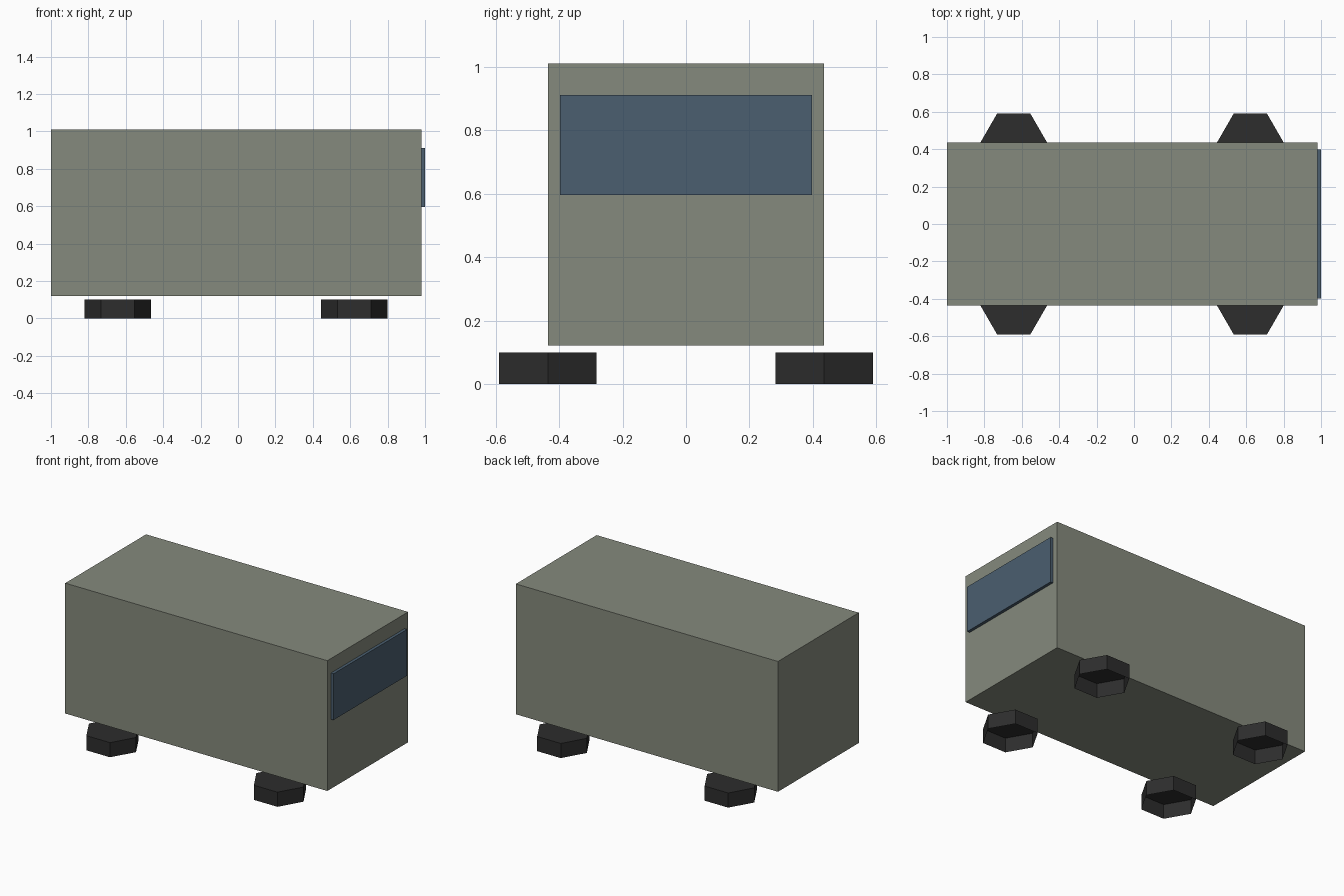
import bpy, bmesh, math
from mathutils import Matrix, Vector

if "Cube" in bpy.data.objects:
    bpy.data.objects.remove(bpy.data.objects["Cube"])


def material(name, rgb):
    m = bpy.data.materials.new(name)
    m.diffuse_color = (*rgb, 1.0)
    m.use_nodes = True
    m.node_tree.nodes["Principled BSDF"].inputs["Base Color"].default_value = m.diffuse_color
    return m


BODY = material("grey green paint", (0.235, 0.254, 0.205))
GLASS = material("blue glass", (0.070, 0.114, 0.162))
RUBBER = material("black rubber", (0.026, 0.026, 0.026))


def finish(name, bm, mat):
    mesh = bpy.data.meshes.new(name)
    bm.to_mesh(mesh)
    bm.free()
    mesh.materials.append(mat)
    obj = bpy.data.objects.new(name, mesh)
    bpy.context.collection.objects.link(obj)
    return obj


def box(name, lo, hi, mat):
    lo, hi = Vector(lo), Vector(hi)
    bm = bmesh.new()
    bmesh.ops.create_cube(bm, size=1.0, matrix=Matrix.Translation((lo + hi) / 2)
                          @ Matrix.Diagonal((*(hi - lo), 1.0)))
    return finish(name, bm, mat)


def wheel(name, x, y, radius=0.178, height=0.10):
    # flat-lying hexagonal cup: closed on top, open underneath
    bm = bmesh.new()
    bmesh.ops.create_cone(bm, cap_ends=True, segments=6, radius1=radius,
                          radius2=radius, depth=height)
    # put corners on the x axis
    corner = max(bm.verts, key=lambda v: v.co.x).co
    bmesh.ops.rotate(bm, verts=bm.verts,
                     matrix=Matrix.Rotation(-math.atan2(corner.y, corner.x), 3, 'Z'))
    bm.normal_update()
    bottom = [f for f in bm.faces if f.normal.z < -0.5]
    bmesh.ops.delete(bm, geom=bottom, context='FACES_ONLY')
    bmesh.ops.translate(bm, verts=bm.verts, vec=(x, y, height / 2))
    return finish(name, bm, RUBBER)


# van body and windscreen
box("van_body", (-1.0, -0.436, 0.121), (0.98, 0.436, 1.011), BODY)
box("windscreen", (0.98, -0.397, 0.596), (1.0, 0.397, 0.912), GLASS)

# four wheels
for end, x in (("rear", -0.643), ("front", 0.622)):
    for side, y in (("right", -0.436), ("left", 0.436)):
        wheel(f"{end}_{side}_wheel", x, y)
